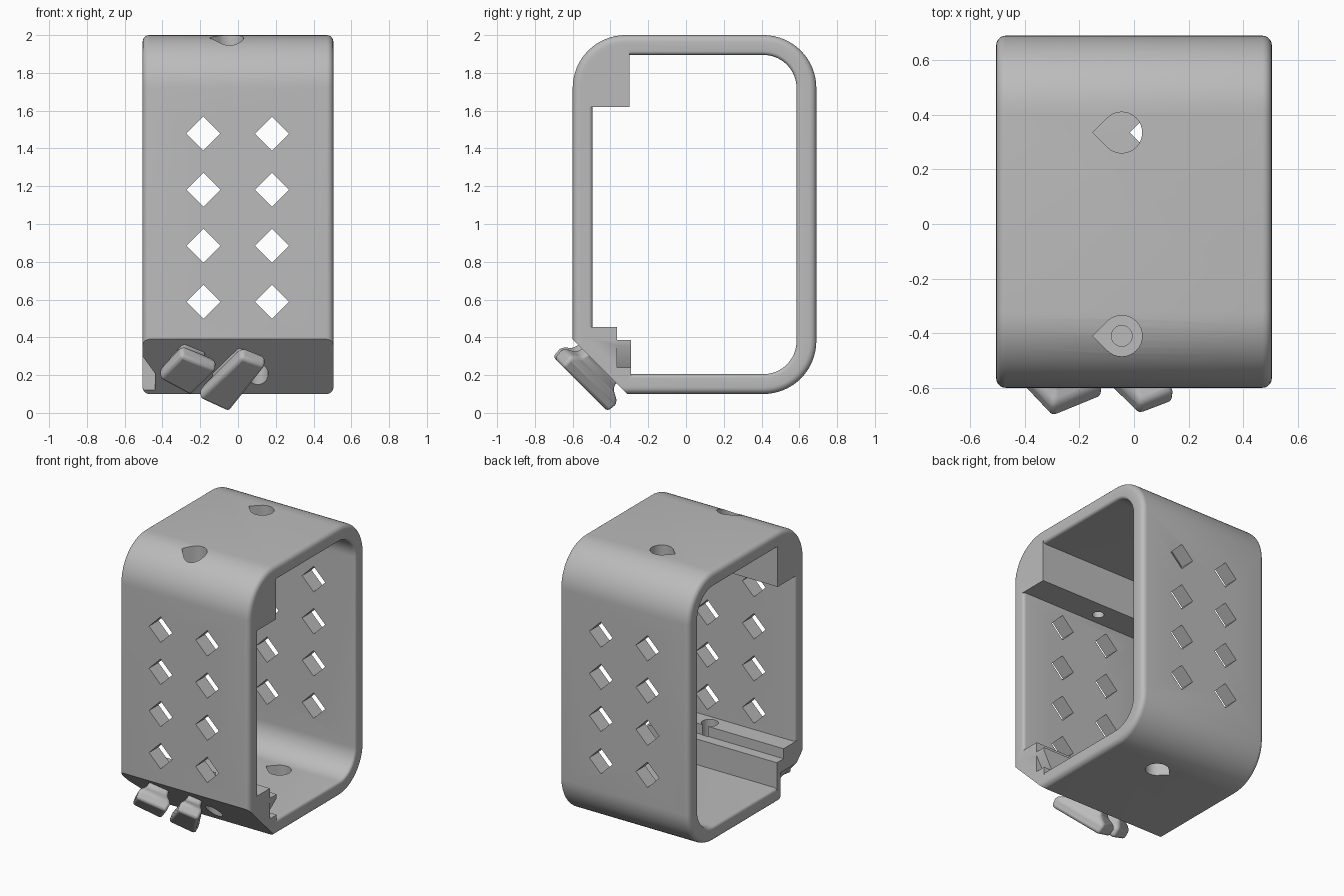
import bpy, bmesh, math
from mathutils import Vector, Matrix

if "Cube" in bpy.data.objects:
    bpy.data.objects.remove(bpy.data.objects["Cube"])

HALF = 0.505
grey = bpy.data.materials.new("plain grey")
grey.use_nodes = True
grey.diffuse_color = (0.5, 0.5, 0.5, 1)
grey.node_tree.nodes["Principled BSDF"].inputs["Base Color"].default_value = grey.diffuse_color


def finish(bm, name):
    bmesh.ops.recalc_face_normals(bm, faces=bm.faces)
    mesh = bpy.data.meshes.new(name)
    bm.to_mesh(mesh)
    bm.free()
    mesh.materials.append(grey)
    obj = bpy.data.objects.new(name, mesh)
    bpy.context.collection.objects.link(obj)
    return obj


def prism(name, outline, axis, start, end):
    """Extrude a 2D outline along x, y or z."""
    place = {"x": lambda a, b, t: (t, a, b),
             "y": lambda a, b, t: (a, t, b),
             "z": lambda a, b, t: (a, b, t)}[axis]
    bm = bmesh.new()
    lo, hi = [[bm.verts.new(place(a, b, t)) for a, b in outline] for t in (start, end)]
    bm.faces.new(lo)
    bm.faces.new(hi)
    n = len(lo)
    for i in range(n):
        bm.faces.new((lo[i], lo[(i + 1) % n], hi[(i + 1) % n], hi[i]))
    return finish(bm, name)


def arc(cx, cy, r, a0, a1, steps):
    angles = [math.radians(a0 + (a1 - a0) * i / steps) for i in range(steps + 1)]
    return [(cx + r * math.cos(a), cy + r * math.sin(a)) for a in angles]


def combine(target, other, operation):
    """Apply a boolean and discard the helper."""
    mod = target.modifiers.new(operation, "BOOLEAN")
    mod.operation, mod.solver, mod.object = operation, "EXACT", other
    other.hide_render = True
    bpy.context.view_layer.update()
    graph = bpy.context.evaluated_depsgraph_get()
    mesh = bpy.data.meshes.new_from_object(target.evaluated_get(graph))
    target.modifiers.clear()
    target.data = mesh
    bpy.data.objects.remove(other)


def teardrop(cx, cy, r=0.075):
    return arc(cx, cy, r, -135, 135, 24) + [(cx - r * math.sqrt(2), cy)]


# Shell: a rounded wall section swept around a rounded rectangle
def loop_path(r):
    corners = ((0.41, 1.72, 0), (-0.32, 1.72, 90), (-0.32, 0.38, 180), (0.41, 0.38, 270))
    return [p for cy, cz, a in corners for p in arc(cy, cz, r, a, a + 90, 16)]


outer_f, inner_f = 0.035, 0.02
section = (arc(HALF - outer_f, 0.28 - outer_f, outer_f, 0, 90, 5)
           + arc(outer_f - HALF, 0.28 - outer_f, outer_f, 90, 180, 5)
           + arc(inner_f - HALF, 0.175 + inner_f, inner_f, 180, 270, 4)
           + arc(HALF - inner_f, 0.175 + inner_f, inner_f, 270, 360, 4))
bm = bmesh.new()
rings = [[bm.verts.new((x, y, z)) for y, z in loop_path(r)] for x, r in section]
for i, ring in enumerate(rings):
    after = rings[(i + 1) % len(rings)]
    for j in range(len(ring)):
        k = (j + 1) % len(ring)
        bm.faces.new((ring[j], ring[k], after[k], after[j]))
shell = finish(bm, "shell")

# Upper corner block and lower stepped rail
top_block = prism("top_block", [(-0.55, 1.62), (-0.3, 1.62), (-0.3, 1.95)]
                  + arc(-0.32, 1.72, 0.23, 90, 180, 8), "x", -HALF, HALF)
combine(shell, top_block, "UNION")
rail = prism("rail", [(-0.55, 0.455), (-0.365, 0.455), (-0.365, 0.385), (-0.29, 0.385), (-0.29, 0.15)]
             + arc(-0.32, 0.38, 0.23, 270, 180, 8), "x", -HALF, HALF)
combine(shell, rail, "UNION")

# Slanted lower front corner, end pockets
cuts = [prism("corner_cut", [(-0.8, 0.59), (-0.01, -0.2), (-0.8, -0.2)], "x", -1, 1),
        prism("pocket_cut", [(-0.6, 0), (-0.44, 0), (-0.44, 0.21), (-0.505, 0.3), (-0.6, 0.3)],
              "y", -0.8, -0.33),
        prism("end_cut", [(0.44, 0.24), (0.54, 0.24), (0.54, 0.42)], "y", -0.365, -0.2)]

# Diamond windows through front and back walls
for x in (-0.183, 0.18):
    for row in range(4):
        z, d = 0.588 + 0.297 * row, 0.09
        cuts.append(prism("diamond_cut", [(x - d, z), (x, z - d), (x + d, z), (x, z + d)], "y", -1, 1))

# Teardrop and round screw holes
cuts += [prism("top_hole", teardrop(-0.045, 0.335), "z", 1.7, 2.2),
         prism("bottom_hole", teardrop(0.09, 0.335), "z", -0.1, 0.4),
         prism("counterbore", teardrop(-0.045, -0.41), "z", 1.76, 2.2),
         prism("screw_hole", arc(-0.045, -0.41, 0.038, 0, 345, 23), "z", 1.5, 1.8),
         prism("rail_hole", arc(0.105, -0.415, 0.055, 0, 345, 23), "z", -0.1, 0.6)]
for cut in cuts:
    combine(shell, cut, "DIFFERENCE")


# Two flared hook heads on the slanted face
def hook(name, outline, lift):
    bm = bmesh.new()
    cx = sum(p[0] for p in outline) / 4
    cv = sum(p[1] for p in outline) / 4
    levels = []
    for n, s in ((-0.03, 0.62), (0.03, 0.66), (lift - 0.07, 1.0), (lift, 0.96)):
        loop = []
        for x, v in outline:
            px, pv = cx + (x - cx) * s, cv + (v - cv) * s
            loop.append(bm.verts.new((px, -0.31 - (pv + n) * 0.707, 0.1 + (pv - n) * 0.707)))
        levels.append(loop)
    bm.faces.new(levels[0])
    bm.faces.new(levels[-1])
    for a, b in zip(levels, levels[1:]):
        for i in range(4):
            j = (i + 1) % 4
            bm.faces.new((a[i], a[j], b[j], b[i]))
    obj = finish(bm, name)
    bevel = obj.modifiers.new("soft edges", "BEVEL")
    bevel.width, bevel.segments = 0.018, 3
    return obj


hooks = [hook("hook_right", [(-0.42, 0.25), (-0.25, 0.12), (-0.11, 0.32), (-0.3, 0.43)], 0.14),
         hook("hook_left", [(-0.21, 0.1), (-0.05, -0.005), (0.15, 0.35), (0.02, 0.42)], 0.14)]

# Smooth shading with crisp edges
for obj in [shell] + hooks:
    bpy.ops.object.select_all(action="DESELECT")
    obj.select_set(True)
    bpy.context.view_layer.objects.active = obj
    bpy.ops.object.shade_smooth_by_angle(angle=math.radians(30))
